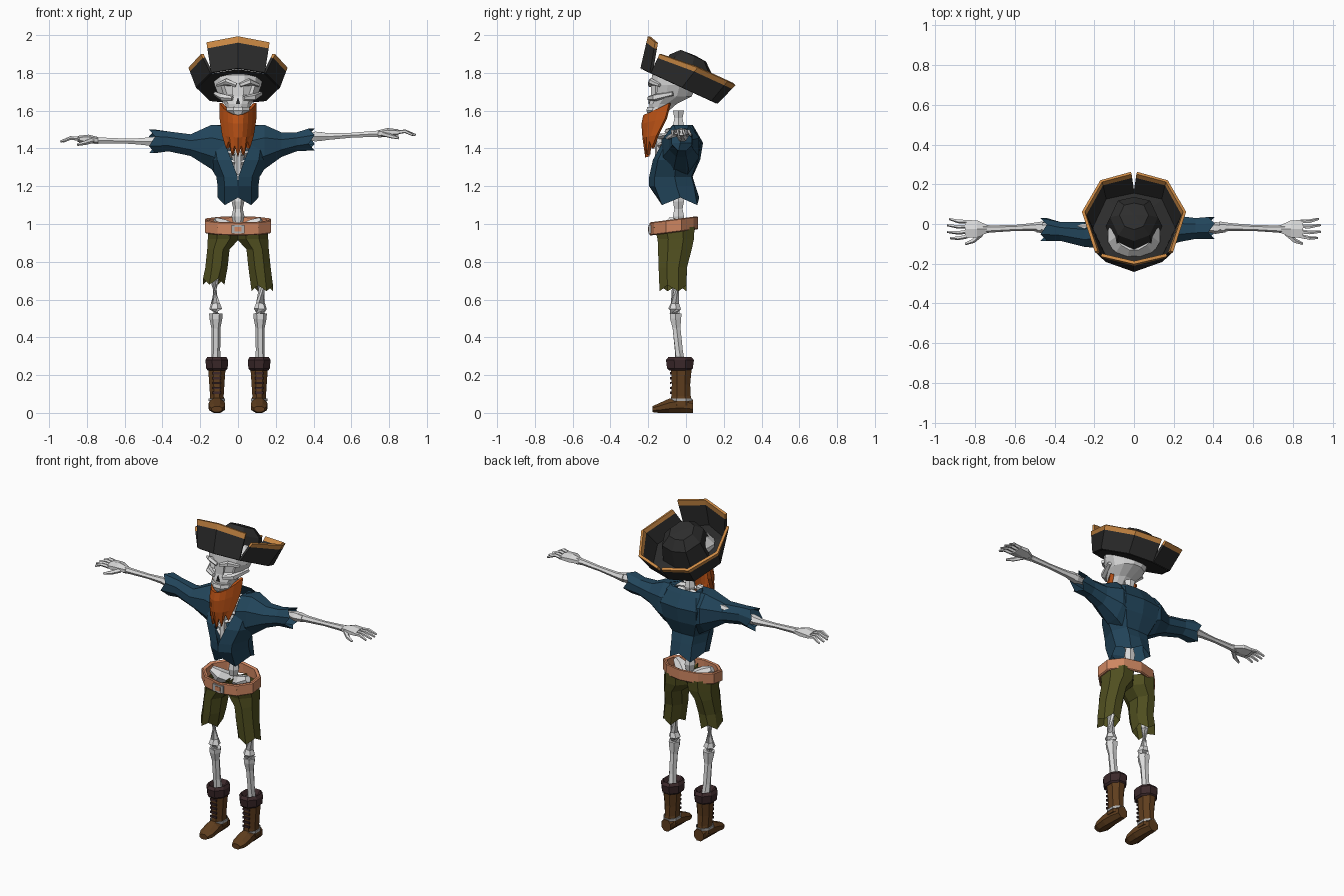
import bpy, bmesh, math
from mathutils import Vector, Matrix

if "Cube" in bpy.data.objects:
    bpy.data.objects.remove(bpy.data.objects["Cube"])


def mat(name, r, g, b):
    m = bpy.data.materials.new(name)
    m.diffuse_color = (r, g, b, 1)
    m.use_nodes = True
    m.node_tree.nodes["Principled BSDF"].inputs["Base Color"].default_value = m.diffuse_color
    return m


BONE = mat("bone white", .72, .72, .72)
BLACK = mat("felt black", .026, .026, .026)
TRIM = mat("golden trim", .62, .26, .06)
HAIR = mat("ginger hair", .5, .085, .008)
BLUE = mat("navy cloth", .016, .06, .105)
BELT = mat("tan leather", .62, .24, .12)
OLIVE = mat("olive cloth", .08, .078, .014)
BOOT = mat("brown leather", .115, .048, .013)
CUFF = mat("dark leather", .045, .022, .024)
STEEL = mat("buckle grey", .42, .42, .42)


def make(name, bm, *mats):
    bmesh.ops.recalc_face_normals(bm, faces=bm.faces)
    me = bpy.data.meshes.new(name)
    bm.to_mesh(me)
    bm.free()
    for m in mats:
        me.materials.append(m)
    ob = bpy.data.objects.new(name, me)
    bpy.context.collection.objects.link(ob)
    return ob


def loft(rows, wrap=True, caps=True, bm=None):
    """Skin a list of equally long point rows."""
    bm = bm or bmesh.new()
    vs = [[bm.verts.new(p) for p in r] for r in rows]
    n = len(rows[0])
    for a, b in zip(vs, vs[1:]):
        for i in range(n if wrap else n - 1):
            j = (i + 1) % n
            bm.faces.new((a[i], a[j], b[j], b[i]))
    if wrap and caps:
        bm.faces.new(vs[0])
        bm.faces.new(vs[-1])
    return bm


def oval(axis, pos, a0, a1, b0, b1, n=8, jag=0):
    """Flat-sided ring across an axis, filling the box a0..a1, b0..b1."""
    out, k = [], 1 / math.cos(math.pi / n)
    for i in range(n):
        t = 2 * math.pi * (i + .5) / n
        a = (a0 + a1) / 2 + (a1 - a0) / 2 * k * math.cos(t)
        b = (b0 + b1) / 2 + (b1 - b0) / 2 * k * math.sin(t)
        p = pos + (jag if i % 2 else -jag)
        out.append({'x': (p, a, b), 'y': (a, p, b), 'z': (a, b, p)}[axis])
    return out


def tube(path, radii, n=6, bm=None):
    pts = [Vector(p) for p in path]
    rows = []
    for i, p in enumerate(pts):
        d = pts[min(i + 1, len(pts) - 1)] - pts[max(i - 1, 0)]
        q = d.to_track_quat('Z', 'Y')
        rows.append([p + q @ Vector((radii[i] * math.cos(2 * math.pi * k / n),
                                     radii[i] * math.sin(2 * math.pi * k / n), 0)) for k in range(n)])
    return loft(rows, bm=bm)


def plate(name, m, x0, x1, y0, y1, z0, z1):
    return make(name, loft([oval('z', z, x0, x1, y0, y1, 4) for z in (z0, z1)]), m)


def solidify(ob, t, off=0):
    md = ob.modifiers.new("thickness", 'SOLIDIFY')
    md.thickness, md.offset = t, off


# ---- hat: tilted three-flap brim around a stepped crown
TILT = Matrix.Translation((0, -.02, 1.725)) @ Matrix.Rotation(math.radians(-24.7), 4, 'X')


def hat(p):
    return TILT @ Vector(p)


front_base = [(-.14, -.18), (0, -.235), (.14, -.18)]
front_top = [(-.165, -.222, .157), (0, -.27, .17), (.165, -.222, .157)]
side_base = [(.14, -.18), (.215, .0), (.145, .165), (0, .2)]
side_top = [(.19, -.18, .11), (.255, .03, .13), (.165, .2, .13), (.014, .245, .13)]


def flap(name, base, top):
    lo = [Vector((*p, 0)) for p in base]
    hi = [Vector(p) for p in top]
    rows = [[hat(a.lerp(b, t)) for a, b in zip(lo, hi)] for t in (0, .8, 1)]
    bm = loft(rows, wrap=False)
    bm.faces.ensure_lookup_table()
    for f in bm.faces[len(base) - 1:]:
        f.material_index = 1
    solidify(make(name, bm, BLACK, TRIM), .016)


flap("hat_front_flap", front_base, front_top)
for s, side in ((1, "left"), (-1, "right")):
    flap(f"hat_{side}_flap", [(s * x, y) for x, y in side_base], [(s * x, y, z) for x, y, z in side_top])
outline = front_base + side_base[1:] + [(-x, y) for x, y in side_base[2:0:-1]]
steps = [(1, -.004, 0), (.66, .02, 0), (.56, .13, 0), (.34, .175, -.01), (.02, .18, -.01)]
make("hat_crown", loft([[hat((x * k, y * k + dy, h)) for x, y in outline] for k, h, dy in steps]), BLACK)

# ---- skull with sunken eye sockets, brow, cheekbones and teeth
rings = [(1.6, .055, -.19, -.09), (1.635, .07, -.195, -.05), (1.675, .1, -.185, .03),
         (1.735, .125, -.185, .055), (1.79, .13, -.18, .06), (1.84, .09, -.13, .05)]
bm = loft([oval('z', z, -w, w, f, b, 12) for z, w, f, b in rings])
eyes = [f for f in bm.faces if f.calc_center_median().y < -.13 and .02 < abs(f.calc_center_median().x) < .09
        and 1.68 < f.calc_center_median().z < 1.73]
bmesh.ops.recalc_face_normals(bm, faces=bm.faces)
bmesh.ops.inset_individual(bm, faces=eyes, thickness=.008, depth=-.025)
make("skull", bm, BONE)
for s in (1, -1):
    make("brow", tube([(s * .01, -.19, 1.735), (s * .06, -.185, 1.755), (s * .11, -.14, 1.735)], [.012, .016, .01], 5), BONE)
    make("cheekbone", tube([(s * .03, -.195, 1.665), (s * .08, -.165, 1.67), (s * .12, -.07, 1.69)], [.012, .02, .012], 5), BONE)
make("jaw", loft([oval('z', z, -w, w, f, -.1) for z, w, f in ((1.575, .04, -.2), (1.6, .06, -.21), (1.62, .06, -.205))]), BONE)
make("nose_hole", loft([[(-.012, y, 1.635), (.012, y, 1.635), (0, y, 1.67)] for y in (-.199, -.193)], ), BLACK)

# ---- beard: curved sheet ending in spikes
rows = []
for z, rise, w, yf, wrap_y, spike in ((1.575, .065, .088, -.215, .13, 0), (1.53, .03, .088, -.225, .12, 0),
                                      (1.46, .01, .075, -.22, .07, 0), (1.385, .045, .055, -.205, .03, .03)):
    rows.append([(w * c / 4, yf + wrap_y * (c / 4) ** 2, z + rise * (c / 4) ** 2 + (spike if c % 2 else -spike))
                 for c in range(-4, 5)])
solidify(make("beard", loft(rows, wrap=False), HAIR), .022)

# ---- spine, ribs and pelvis
spine = [(0, -.04, 1.0 + .04 * i) for i in range(16)]
make("spine", tube(spine, [.034 if i % 2 else .025 for i in range(16)]), BONE)
for i in range(5):
    z, w = 1.29 + i * .045, .085 - abs(i - 2) * .008
    for s in (1, -1):
        make("rib", tube([(0, -.02, z + .03), (s * w, -.03, z + .02), (s * w * .8, -.11, z), (s * .012, -.145, z - .01)],
                         [.012] * 4, 4), BONE)
make("breastbone", tube([(0, -.15, 1.26), (0, -.14, 1.48)], [.018, .022], 5), BONE)
for s in (1, -1):
    make("pelvis_wing", tube([(s * .02, -.03, .96), (s * .08, -.07, .99), (s * .125, -.08, 1.02)], [.04, .04, .02]), BONE)
    make("collar_bone", tube([(s * .01, -.1, 1.49), (s * .12, -.05, 1.5)], [.015, .018], 5), BONE)

# ---- shirt body: (height, neck gap, half width, front y, side y, back y)
half = [(1.12, 0, .108, -.15, -.03, .07), (1.2, 0, .108, -.195, -.05, .05), (1.25, .002, .115, -.195, -.06, .035),
        (1.34, .035, .17, -.175, -.05, .075), (1.43, .07, .19, -.125, -.03, .09), (1.5, .09, .15, -.065, -.01, .05),
        (1.525, .085, .11, -.04, 0, .035)]
rows = []
for i, (z, g, w, yf, ym, yb) in enumerate(half):
    r = [(g, yf), (max(g, w * .65), yf * .85), (w, ym), (w * .65, yb * .85), (0, yb)]
    r = r + [(-x, y) for x, y in r[3::-1]]
    rows.append([(x, y, z + (.02 * (-1) ** k if i == 0 else 0)) for k, (x, y) in enumerate(r)])
make("shirt_body", loft(rows, wrap=False), BLUE)

# ---- sleeves: (x, y range, z range), arms with hands
sleeves = {1: [(.07, -.13, .06, 1.25, 1.52), (.14, -.12, .07, 1.29, 1.525), (.23, -.09, .04, 1.355, 1.485),
               (.31, -.075, .03, 1.385, 1.485), (.39, -.075, .035, 1.39, 1.505)],
           -1: [(.07, -.13, .06, 1.25, 1.52), (.14, -.125, .07, 1.29, 1.525), (.25, -.115, .01, 1.36, 1.475),
                (.37, -.085, .01, 1.385, 1.49), (.455, -.085, .03, 1.375, 1.5)]}
for s, rs in sleeves.items():
    side = "left" if s > 0 else "right"
    rows = [oval('x', s * x, y0, y1, z0, z1, jag=.016 if i == 4 else 0) for i, (x, y0, y1, z0, z1) in enumerate(rs)]
    make(f"{side}_sleeve", loft(rows, caps=False), BLUE)
    e, zw, ze = (.43, 1.477, 1.463) if s > 0 else (.46, 1.442, 1.437)
    make(f"{side}_upper_arm", tube([(s * .14, -.02, 1.47), (s * .2, -.02, 1.46), (s * (e - .06), -.02, ze), (s * (e - .02), -.02, ze),
                                    (s * (e + .03), -.02, ze)], [.035, .02, .02, .03, .022]), BONE)
    make(f"{side}_forearm", tube([(s * e, -.015, ze), (s * (e + .05), -.015, ze), (s * .6, -.02, (ze + zw) / 2), (s * .72, -.025, zw),
                                  (s * .76, -.025, zw)], [.028, .02, .015, .018, .022]), BONE)
    rows = [oval('x', s * x, -.025 - w, -.025 + w, zw + d - h, zw + d + h, 6) for x, w, d, h in
            ((.74, .02, 0, .016), (.79, .043, .008, .02), (.85, .045, .008, .014))]
    make(f"{side}_palm", loft(rows), BONE)
    for k, (y, x) in enumerate(((-.062, .925), (-.038, .94), (-.012, .94), (.012, .93))):
        make(f"{side}_finger", tube([(s * .84, y, zw + .008), (s * .885, y * 1.15, zw + .014), (s * x, y * 1.3 + .01, zw - .006)],
                                    [.011, .01, .006], 5), BONE)
    make(f"{side}_thumb", tube([(s * .77, -.05, zw), (s * .81, -.085, zw - .012), (s * .85, -.1, zw - .022)],
                               [.014, .012, .007], 5), BONE)

# ---- belt: open tilted band with a buckle
prof = [(1, -.035), (1.04, -.03), (1.04, .03), (1, .035), (.9, .03), (.9, -.03), (1, -.035)]
rows = []
for k, dz in prof:
    rows.append([(x, y - .065, .99 + .13 * y + dz)
                 for x, y, _ in oval('z', 0, -.168 * k, .168 * k, -.118 * k, .118 * k, 10)])
make("belt", loft(rows, caps=False), BELT)
plate("belt_buckle", STEEL, -.035, .035, -.198, -.186, .95, .995)
plate("buckle_center", BELT, -.018, .018, -.201, -.195, .96, .985)

# ---- shorts, leg bones and boots on each side
for s, side in ((1, "left"), (-1, "right")):
    drop = -.02 if s > 0 else .015
    rows = []
    for i, (z, x0, x1, y0, y1) in enumerate(((.985, -.01, .158, -.17, .045), (.92, -.005, .16, -.15, .042),
                                             (.865, .045, .163, -.148, .03), (.77, .055, .173, -.145, .005),
                                             (.68 + drop, .072, .185, -.14, .002))):
        r = oval('z', z, x0, x1, y0, y1, jag=.016 if i == 4 else 0)
        rows.append([(s * x, y, zz) for x, y, zz in r])
    make(f"{side}_shorts_leg", loft(rows, caps=False), OLIVE)

    make(f"{side}_thigh_bone", tube([(s * .1, -.05, .95), (s * .125, -.055, .7), (s * .12, -.058, .58), (s * .118, -.06, .55),
                                     (s * .118, -.06, .52)], [.03, .022, .024, .035, .03]), BONE)
    make(f"{side}_shin_bone", tube([(s * .117, -.055, .525), (s * .117, -.055, .5), (s * .117, -.05, .45), (s * .117, -.038, .33),
                                    (s * .115, -.03, .26)], [.036, .034, .024, .023, .026]), BONE)

    c = s * .112
    make(f"{side}_boot_cuff", loft([oval('z', z, c - w, c + w, -.032 - d, -.032 + d) for z, w, d in
                                    ((.225, .048, .058), (.235, .057, .068), (.28, .06, .074), (.297, .05, .06), (.27, .035, .04))]), CUFF)
    make(f"{side}_boot_shaft", loft([oval('z', z, c - w, c + w, y0, y1) for z, w, y0, y1 in
                                     ((.04, .042, -.08, .035), (.09, .036, -.078, .025), (.15, .04, -.075, .022),
                                      (.235, .046, -.08, .03))]), BOOT)
    make(f"{side}_boot_foot", loft([oval('y', y, c - w, c + w, z0, z1) for y, w, z0, z1 in
                                    ((.036, .032, 0, .07), (-.03, .038, 0, .09), (-.09, .043, 0, .075),
                                     (-.145, .042, 0, .05), (-.178, .028, .004, .035))]), BOOT)
    make(f"{side}_boot_strap", loft([oval('z', z, c - .043, c + .043, -.084, .033) for z in (.062, .076)]), STEEL)
    for i in range(5):
        z = .1 + i * .026
        plate(f"{side}_boot_lace", CUFF, c - .022, c + .022, -.084, -.076, z, z + .012)
